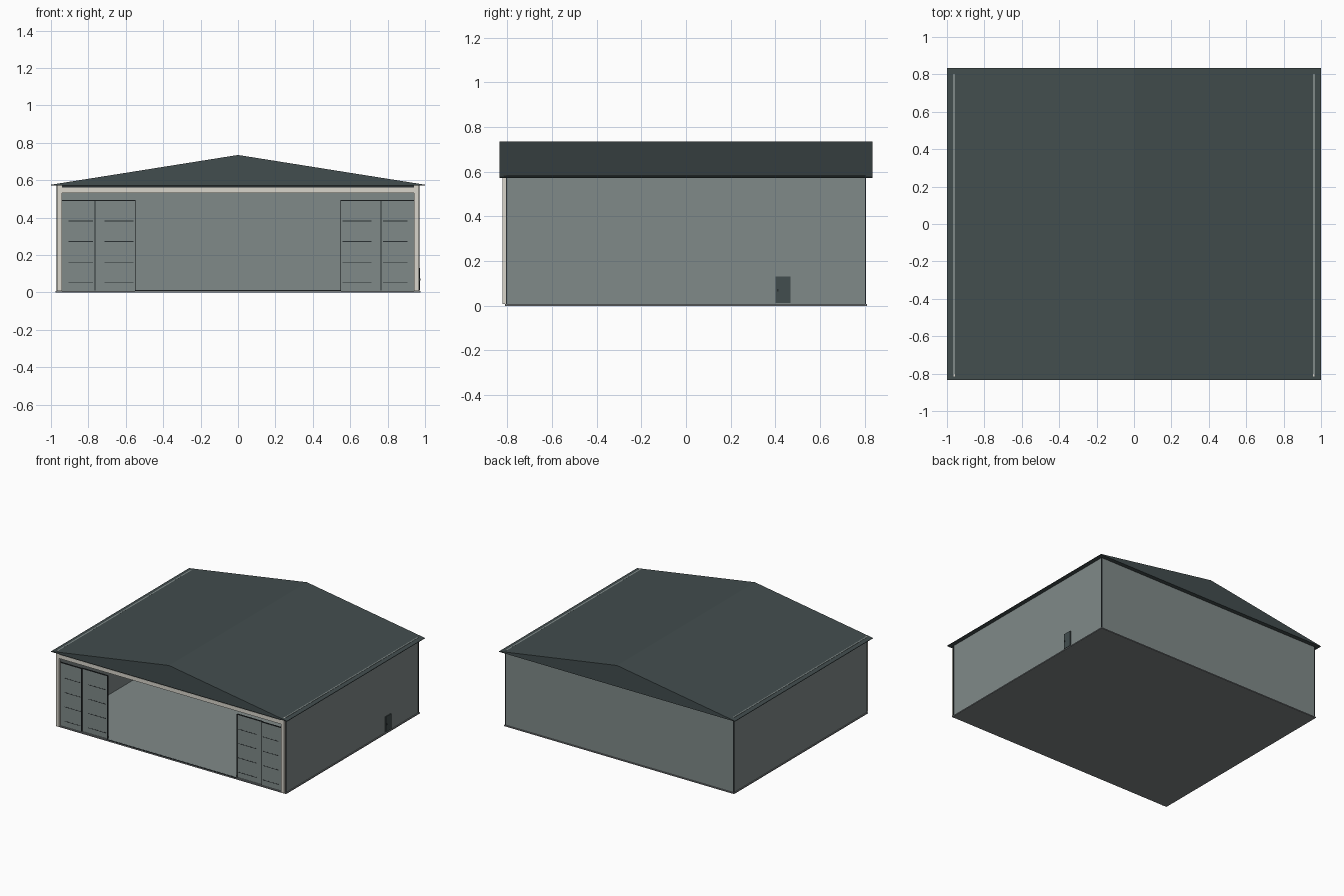
import bpy, bmesh

if "Cube" in bpy.data.objects:
    bpy.data.objects.remove(bpy.data.objects["Cube"])


def mat(name, rgb):
    """Flat colour given as sRGB 0-255, stored as linear."""
    m = bpy.data.materials.new(name)
    lin = [(c / 255 / 12.92 if c < 10 else ((c / 255 + 0.055) / 1.055) ** 2.4) for c in rgb]
    m.diffuse_color = (*lin, 1)
    m.use_nodes = True
    m.node_tree.nodes["Principled BSDF"].inputs["Base Color"].default_value = m.diffuse_color
    return m


WALL = mat("grey green cladding", (128, 138, 137))
ROOF = mat("dark slate roof", (66, 77, 78))
TRIM = mat("pale cream trim", (216, 213, 203))
DARK = mat("dark seam", (42, 48, 50))
SLAB = mat("concrete", (126, 130, 132))


def boxes(name, material, spans):
    """One object made of boxes, each (x0, x1, y0, y1, z0, z1)."""
    bm = bmesh.new()
    for x0, x1, y0, y1, z0, z1 in spans:
        vs = bmesh.ops.create_cube(bm, size=1)["verts"]
        for v in vs:
            v.co = (x0 if v.co.x < 0 else x1, y0 if v.co.y < 0 else y1, z0 if v.co.z < 0 else z1)
    return finish(name, material, bm)


def finish(name, material, bm):
    bmesh.ops.recalc_face_normals(bm, faces=bm.faces)
    me = bpy.data.meshes.new(name)
    bm.to_mesh(me)
    bm.free()
    me.materials.append(material)
    ob = bpy.data.objects.new(name, me)
    bpy.context.collection.objects.link(ob)
    return ob


def both(x0, x1, *rest):
    """A span and its mirror image across x = 0."""
    return [(x0, x1, *rest), (-x1, -x0, *rest)]


# Ground slab and interior floor
boxes("slab", SLAB, [(-0.975, 0.975, -0.81, 0.81, 0, 0.008)])
boxes("floor", WALL, [(-0.958, 0.958, -0.80, 0.795, 0.007, 0.011)])
boxes("threshold", DARK, [(-0.55, 0.55, -0.809, -0.803, 0.008, 0.012)])

# Walls; the side walls just break through the eaves
boxes("side_walls", WALL, both(0.957, 0.968, -0.803, 0.803, 0.008, 0.583))
boxes("back_wall", WALL, [(-0.957, 0.957, 0.793, 0.803, 0.008, 0.574)])
boxes("corner_trim", DARK, both(0.964, 0.971, 0.8, 0.806, 0.008, 0.572)
      + both(0.967, 0.971, -0.806, -0.801, 0.008, 0.572))

# Cream door surround
boxes("front_posts", TRIM, both(0.942, 0.967, -0.822, -0.804, 0.008, 0.572)
      + both(0.957, 0.965, -0.815, -0.803, 0.57, 0.583))
boxes("front_beam", TRIM, [(-0.942, 0.942, -0.822, -0.804, 0.532, 0.562)])
boxes("door_track", DARK, [(-0.967, 0.967, -0.82, -0.804, 0.562, 0.573)])

# Sliding door leaves, staggered in depth, with seams and edge strips
leaves, seams = [], []
for x0, x1, y in ((0.765, 0.957, -0.802), (0.55, 0.765, -0.796)):
    leaves += both(x0, x1, y, y + 0.008, 0.011, 0.492)
    seams += both(x0 - 0.002, x0 + 0.002, y - 0.002, y + 0.009, 0.011, 0.494)
    seams += both(x0, x1, y - 0.001, y + 0.009, 0.49, 0.495)
    for i in range(4):
        z = 0.052 + 0.11 * i
        seams += both(x0 + 0.01, x1 - 0.05, y - 0.001, y + 0.009, z - 0.002, z + 0.002)
boxes("sliding_doors", WALL, leaves)
boxes("door_seams", DARK, seams)

# Side entrance with handle
boxes("side_door", ROOF, [(0.966, 0.974, 0.4, 0.468, 0.012, 0.13)])
boxes("side_door_handle", DARK, [(0.973, 0.977, 0.408, 0.413, 0.065, 0.075)])

# Gable roof: profile extruded along y
bm = bmesh.new()
profile = [(-1, 0.572), (1, 0.572), (1, 0.576), (0, 0.735), (-1, 0.576)]
face = bm.faces.new([bm.verts.new((x, -0.835, z)) for x, z in profile])
ext = bmesh.ops.extrude_face_region(bm, geom=[face], use_keep_orig=True)
for v in ext["geom"]:
    if isinstance(v, bmesh.types.BMVert):
        v.co.y = 0.835
finish("gable_roof", ROOF, bm)
